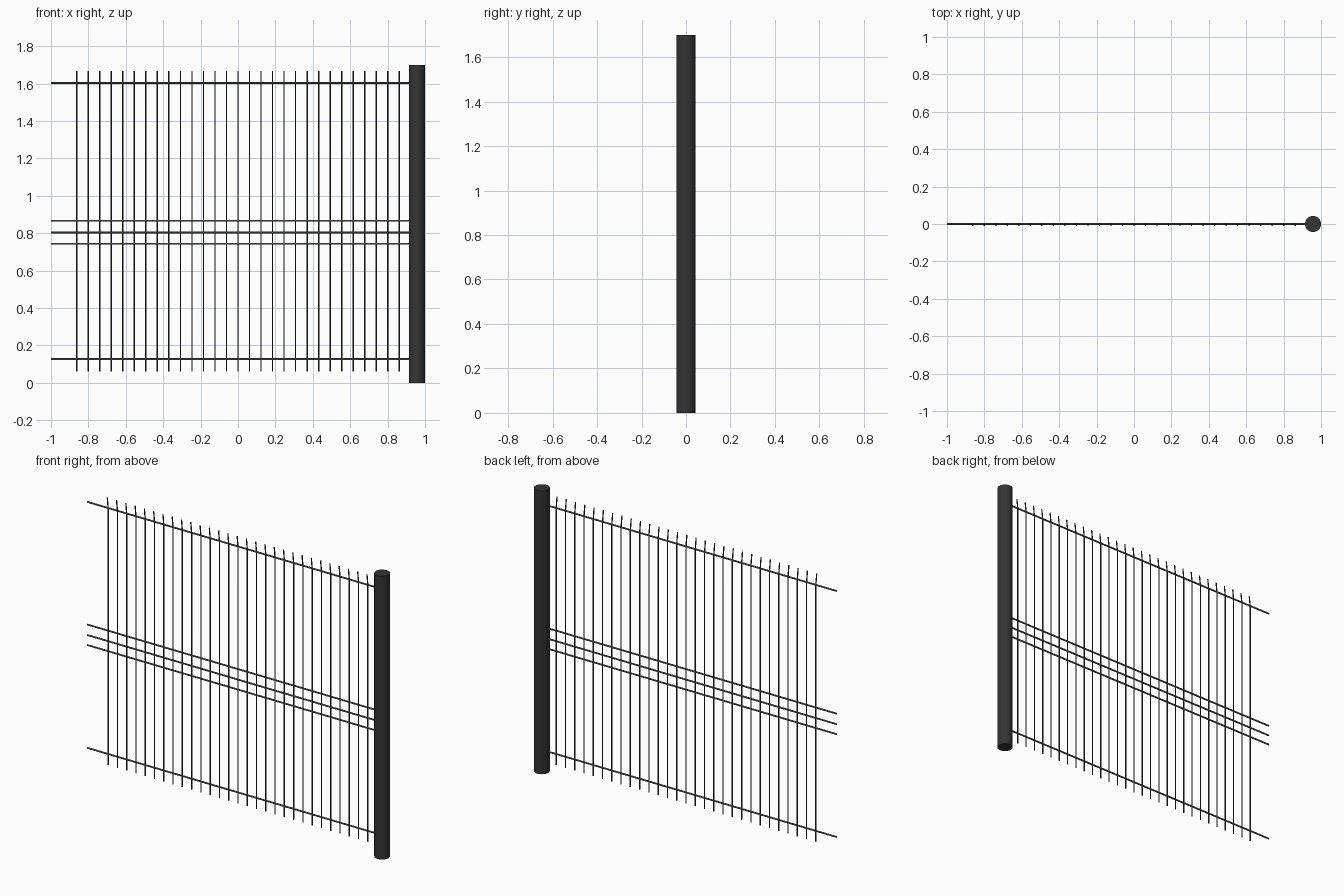
import bpy
import math

if "Cube" in bpy.data.objects:
    bpy.data.objects.remove(bpy.data.objects["Cube"])

dark = bpy.data.materials.new("dark_metal")
dark.diffuse_color = (0.035, 0.035, 0.037, 1)
dark.use_nodes = True
dark.node_tree.nodes["Principled BSDF"].inputs["Base Color"].default_value = dark.diffuse_color
wire = bpy.data.materials.new("wire_metal")
wire.diffuse_color = (0.1, 0.1, 0.105, 1)
wire.use_nodes = True
wire.node_tree.nodes["Principled BSDF"].inputs["Base Color"].default_value = wire.diffuse_color


def rod(name, radius, length, loc, rot=(0, 0, 0), sides=8, mat=wire):
    bpy.ops.mesh.primitive_cylinder_add(vertices=sides, radius=radius, depth=length,
                                        location=loc, rotation=rot)
    ob = bpy.context.object
    ob.name = name
    ob.data.materials.append(mat)
    bpy.ops.object.shade_smooth_by_angle(angle=math.radians(50))
    return ob


def bent_wire(name, radius, points, mat):
    cu = bpy.data.curves.new(name, 'CURVE')
    cu.dimensions = '3D'
    cu.bevel_depth = radius
    cu.bevel_resolution = 2
    cu.use_fill_caps = True
    sp = cu.splines.new('POLY')
    sp.points.add(len(points) - 1)
    for p, co in zip(sp.points, points):
        p.co = (*co, 1)
    cu.materials.append(mat)
    ob = bpy.data.objects.new(name, cu)
    bpy.context.collection.objects.link(ob)
    return ob


# Round end post
POST_X, POST_R, POST_H = 0.957, 0.043, 1.70
rod("post", POST_R, POST_H, (POST_X, 0, POST_H / 2), sides=32, mat=dark)

# Horizontal rails running into the post
RAIL_R = 0.005
for i, z in enumerate((0.127, 0.744, 0.804, 0.867, 1.603)):
    rod(f"rail_{i + 1}", RAIL_R, POST_X + 1, ((POST_X - 1) / 2, 0, z),
        rot=(0, math.pi / 2, 0))

# Vertical wires through the rails, tips bent slightly to the front
BAR_R, Z0, Z1, COUNT, HALF = 0.0035, 0.062, 1.668, 29, 0.862
for i in range(COUNT):
    x = -HALF + 2 * HALF * i / (COUNT - 1)
    bent_wire(f"upright_wire_{i + 1}", BAR_R,
              [(x, 0, Z0), (x, 0, 1.60), (x, -0.003, 1.625), (x, -0.008, Z1)], dark)
